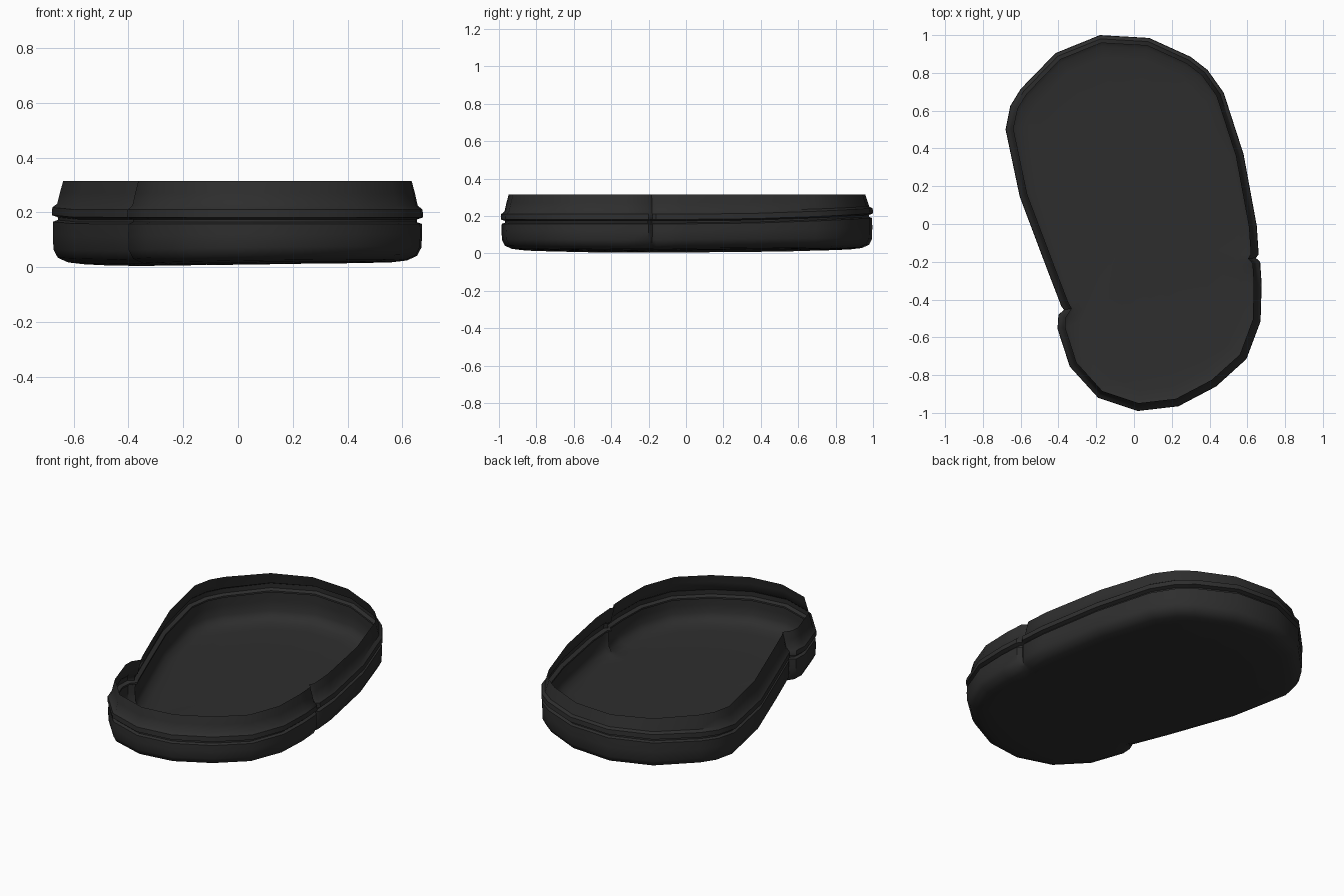
import bpy
import bmesh
from math import radians
from mathutils import Vector

cube = bpy.data.objects.get("Cube")
if cube:
    bpy.data.objects.remove(cube, do_unlink=True)

# Black rubber
rubber = bpy.data.materials.new("black rubber")
rubber.use_nodes = True
colour = (0.027, 0.027, 0.027, 1)
rubber.diffuse_color = colour
shader = rubber.node_tree.nodes["Principled BSDF"]
shader.inputs["Base Color"].default_value = colour
shader.inputs["Roughness"].default_value = 0.7

# Footprint, clockwise from the toe, in two runs that end at the side seams
left_run = [(-.18, 1), (.08, .985), (.3, .885), (.39, .815), (.475, .695),
            (.58, .37), (.65, -.01), (.66, -.16)]
heel_run = [(.668, -.2), (.676, -.32), (.67, -.515), (.595, -.715),
            (.435, -.86), (.235, -.965), (.02, -.99), (-.19, -.92),
            (-.34, -.755), (-.405, -.555), (-.4, -.48)]
right_run = [(-.385, -.435), (-.46, -.24), (-.605, .145), (-.68, .5),
             (-.655, .625), (-.6, .715), (-.415, .905)]
left_seam, right_seam = (.645, -.18), (-.37, -.455)
outline = [Vector(p) for p in
           left_run + [left_seam] + heel_run + [right_seam] + right_run]
count = len(outline)


def inward(i):
    """Unit direction from the outline into the footprint."""
    reach = 2 if outline[i] in (Vector(left_seam), Vector(right_seam)) else 1
    t = outline[(i + reach) % count] - outline[i - reach]
    return Vector((t.y, -t.x)).normalized()


def ground(p):
    """Slightly rockered underside."""
    return max(0, .004 + .012 * (p.x + .4) + .012 * abs(p.y + .3))


# Wall section: inset, height, share of the toe lift, share of the rocker
section = [(.042, .315, 0, 0), (.03, .27, .3, 0), (.02, .225, .8, 0),
           (.002, .21, 1, 0), (.0, .182, 1, 0), (.022, .174, 1, 0),
           (.022, .164, 1, 0), (.005, .158, 1, 0), (.004, .11, .5, .5),
           (.006, .055, 0, 1), (.022, .024, 0, 1), (.06, .007, 0, 1),
           (.12, 0, 0, 1)]

bm = bmesh.new()
rings = []
for inset, height, lift, rocker in section:
    ring = []
    for i, p in enumerate(outline):
        q = p + inward(i) * inset
        z = height + lift * .032 * max(0, p.y) ** 2 + rocker * ground(p)
        ring.append(bm.verts.new((q.x, q.y, z)))
    rings.append(ring)

# Floor rings shrink toward the middle
edge = [v.co.copy() for v in rings[-1]]
for scale in (.7, .35):
    ring = []
    for co in edge:
        p = Vector((co.x * scale, co.y * scale))
        ring.append(bm.verts.new((p.x, p.y, ground(p))))
    rings.append(ring)

for upper, lower in zip(rings, rings[1:]):
    for i in range(count):
        j = (i + 1) % count
        bm.faces.new((upper[i], upper[j], lower[j], lower[i]))
cap = bm.faces.new(rings[-1])
bmesh.ops.triangulate(bm, faces=[cap])

mesh = bpy.data.meshes.new("shoe_sole")
bm.to_mesh(mesh)
bm.free()
mesh.materials.append(rubber)
sole = bpy.data.objects.new("shoe_sole", mesh)
bpy.context.collection.objects.link(sole)

bpy.ops.object.select_all(action="DESELECT")
sole.select_set(True)
bpy.context.view_layer.objects.active = sole
bpy.ops.object.shade_smooth_by_angle(angle=radians(40))
